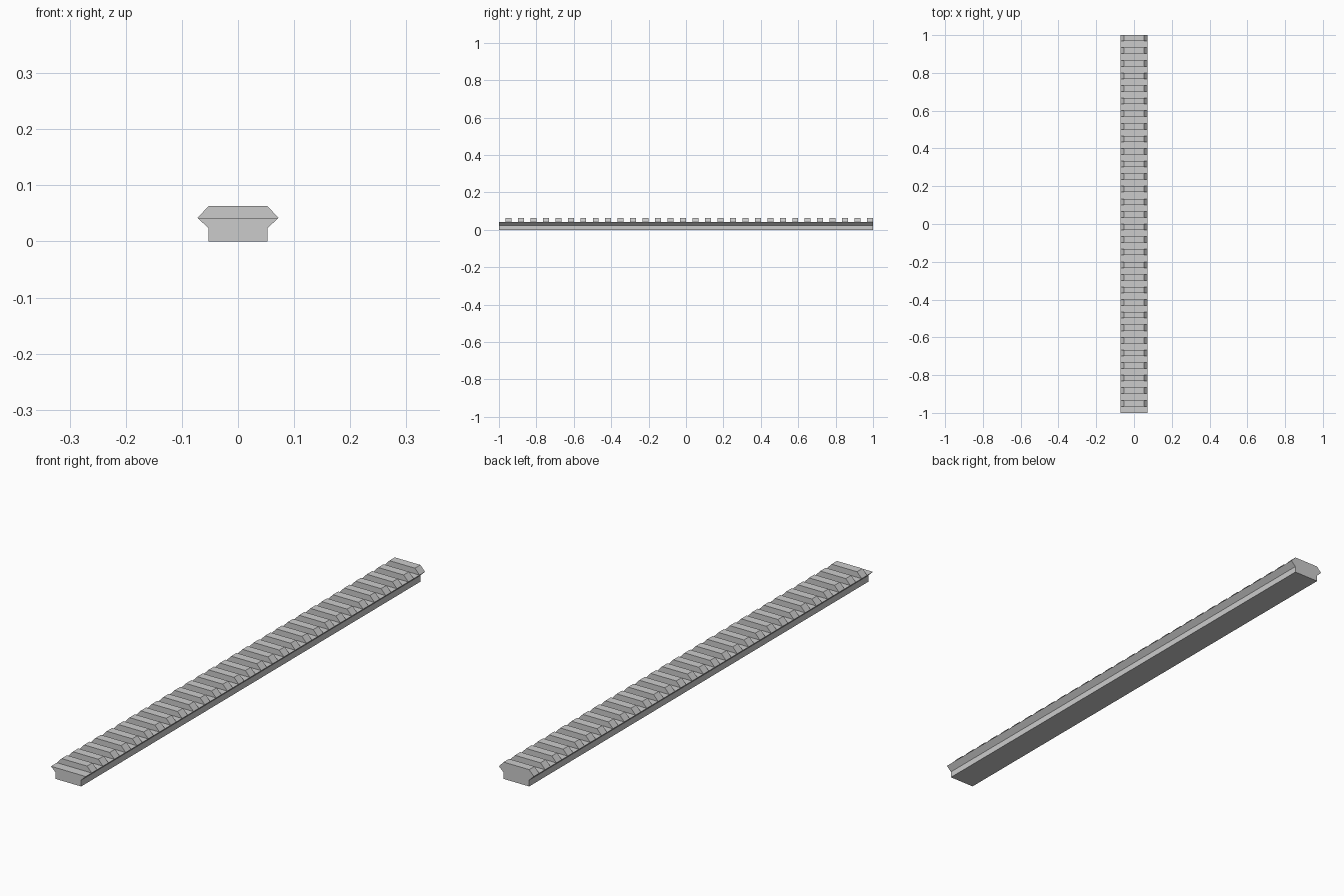
import bpy, bmesh
from mathutils import Vector

if "Cube" in bpy.data.objects:
    bpy.data.objects.remove(bpy.data.objects["Cube"])

TEETH = 30
PITCH = 2.0 / TEETH
SLOT = 0.0348             # slot length along y; the tooth fills the rest
FOOT, WING = 0.0527, 0.072  # half widths
Z_FOOT, Z_WING, Z_TOP = 0.0235, 0.042, 0.0627

bm = bmesh.new()

# Lower rail: constant section extruded along y
half = [(FOOT, 0), (FOOT, Z_FOOT), (WING, Z_WING)]
section = half + [(-x, z) for x, z in reversed(half)]
start = bm.faces.new([bm.verts.new((x, -1, z)) for x, z in section])
ext = bmesh.ops.extrude_face_region(bm, geom=[start], use_keep_orig=True)
bmesh.ops.translate(bm, vec=(0, 2, 0),
                    verts=[g for g in ext["geom"] if isinstance(g, bmesh.types.BMVert)])
bmesh.ops.recalc_face_normals(bm, faces=bm.faces[:])

# Cut lines where slots and teeth meet
cuts = []
for i in range(TEETH):
    y = -1 + i * PITCH
    cuts += [y, y + SLOT] if i else [y + SLOT]
for y in cuts:
    bmesh.ops.bisect_plane(bm, geom=bm.verts[:] + bm.edges[:] + bm.faces[:],
                           plane_co=Vector((0, y, 0)), plane_no=Vector((0, 1, 0)))

# Teeth: raise every second top strip, narrowing to the chamfered crown
tops = [f for f in bm.faces if f.normal.z > 0.9
        and (f.calc_center_median().y + 1) % PITCH > SLOT]
for f in bmesh.ops.extrude_discrete_faces(bm, faces=tops)["faces"]:
    for v in f.verts:
        v.co.z = Z_TOP
        v.co.x *= FOOT / WING

bmesh.ops.recalc_face_normals(bm, faces=bm.faces[:])
bmesh.ops.dissolve_limit(bm, angle_limit=0.01, verts=bm.verts[:], edges=bm.edges[:])

mesh = bpy.data.meshes.new("accessory_rail")
bm.to_mesh(mesh)
bm.free()
rail = bpy.data.objects.new("accessory_rail", mesh)
bpy.context.collection.objects.link(rail)
